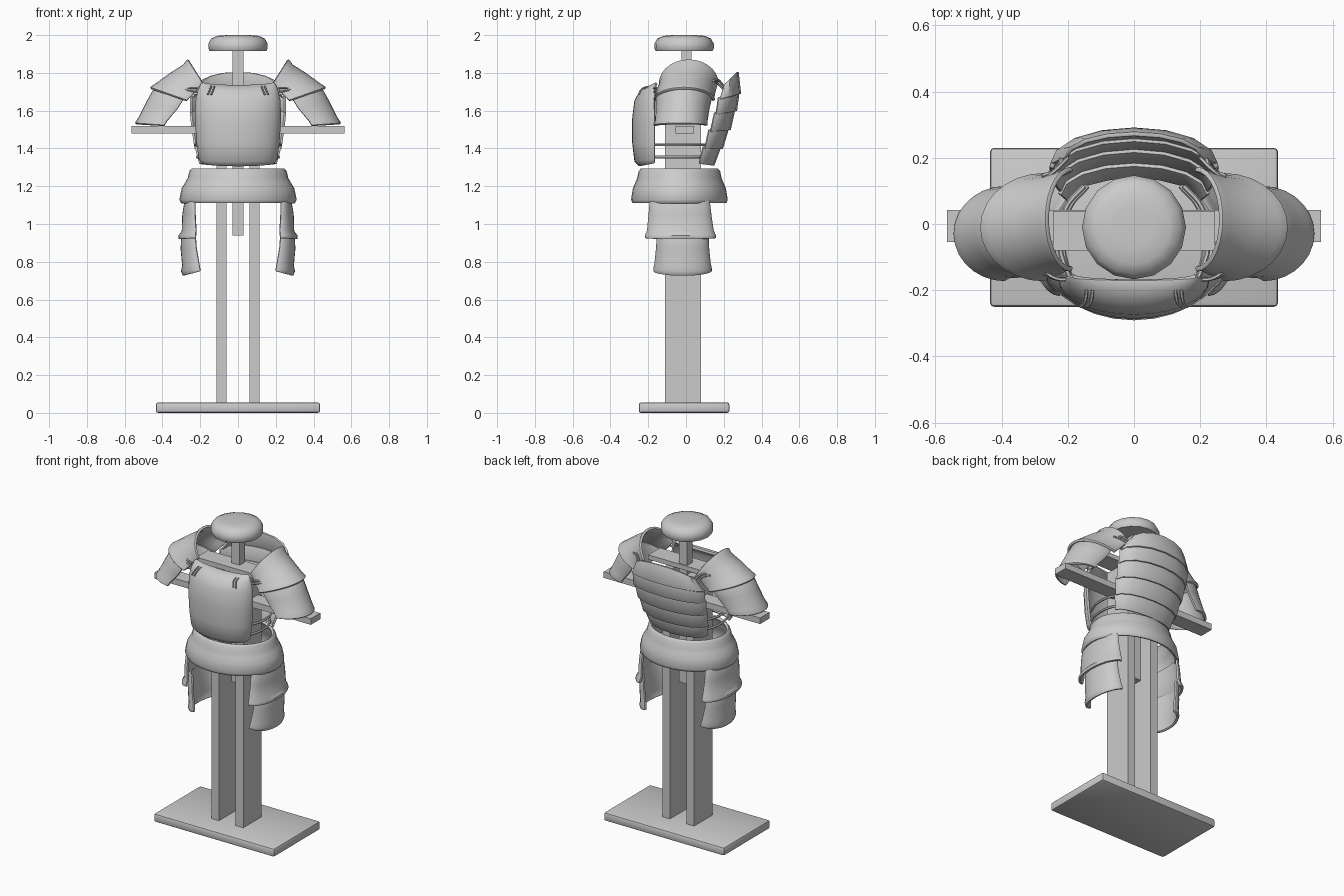
import bpy, bmesh
from math import sin, cos, pi
from mathutils import Vector

if "Cube" in bpy.data.objects:
    bpy.data.objects.remove(bpy.data.objects["Cube"])

def finish(ob, thick=0, mirror=False, bevel=0):
    bpy.ops.object.select_all(action='DESELECT')
    bpy.context.view_layer.objects.active = ob
    ob.select_set(True)
    if thick:
        m = ob.modifiers.new("thickness", 'SOLIDIFY')
        m.thickness, m.offset = thick, 0
        bevel = thick * 0.25
    if bevel:
        m = ob.modifiers.new("edge", 'BEVEL')
        m.width, m.segments, m.limit_method, m.angle_limit = bevel, 2, 'ANGLE', 1.0
    if mirror:
        m = ob.modifiers.new("mirror", 'MIRROR')
        m.use_bisect_axis[0] = False
        m.use_mirror_merge = False
    bpy.ops.object.convert(target='MESH')
    bpy.ops.object.shade_smooth_by_angle(angle=0.7)

def skin(name, rows, closed=False, cap=False, **kw):
    """Surface through rows of points."""
    bm = bmesh.new()
    vs = [[bm.verts.new(p) for p in r] for r in rows]
    n = len(rows[0])
    for a, b in zip(vs, vs[1:]):
        for i in range(n if closed else n - 1):
            j = (i + 1) % n
            bm.faces.new((a[i], a[j], b[j], b[i]))
    if cap:
        bm.faces.new(vs[0])
        bm.faces.new(vs[-1])
    bmesh.ops.recalc_face_normals(bm, faces=bm.faces)
    me = bpy.data.meshes.new(name)
    bm.to_mesh(me)
    bm.free()
    ob = bpy.data.objects.new(name, me)
    bpy.context.collection.objects.link(ob)
    finish(ob, **kw)
    return ob

def arc(apex, edge, side, n=14):
    """Half ellipse: middle at apex, ends at edge +/- side."""
    a, e, s = Vector(apex), Vector(edge), Vector(side)
    ts = [pi * (i / n - 0.5) for i in range(n + 1)]
    return [e + (a - e) * cos(t) + s * sin(t) for t in ts]

def ring(rx, ry, z, cy, n):
    return [(rx * cos(2 * pi * i / n), cy + ry * sin(2 * pi * i / n), z) for i in range(n)]

def box(name, x, y, z, bevel=0, mirror=False):
    q = lambda h: [(x[0], y[0], h), (x[1], y[0], h), (x[1], y[1], h), (x[0], y[1], h)]
    return skin(name, [q(z[0]), q(z[1])], True, True, bevel=bevel, mirror=mirror)

def cord(name, pts, r):
    cu = bpy.data.curves.new(name, 'CURVE')
    cu.dimensions = '3D'
    cu.bevel_depth, cu.bevel_resolution, cu.resolution_u, cu.use_fill_caps = r, 1, 4, True
    sp = cu.splines.new('BEZIER')
    sp.bezier_points.add(len(pts) - 1)
    for b, p in zip(sp.bezier_points, pts):
        b.co = p
        b.handle_left_type = b.handle_right_type = 'AUTO'
    ob = bpy.data.objects.new(name, cu)
    bpy.context.collection.objects.link(ob)
    finish(ob, mirror=True)

# Wooden stand
box("base", (-.435, .435), (-.25, .23), (0, .055), bevel=.012)
box("posts", (.06, .115), (-.11, .08), (.05, 1.68), mirror=True)
box("centre_post", (-.03, .03), (-.025, .03), (.94, 1.93))
box("arm_bar", (-.565, .565), (-.055, .042), (1.48, 1.52))
box("shoulder_bar", (-.245, .245), (-.08, .04), (1.685, 1.715))
head = [(.15, 1.915), (.157, 1.93), (.157, 1.955), (.142, 1.982), (.11, 1.996), (.06, 2.0)]
skin("head_block", [ring(r, r, z, -.01, 16) for r, z in head], True, True)

# Breastplate: apex y, z, edge y, z, half width
breast = [(-.24, 1.31, -.165, 1.325, .185), (-.265, 1.335, -.165, 1.345, .2),
          (-.276, 1.43, -.165, 1.43, .212), (-.277, 1.55, -.165, 1.55, .22),
          (-.265, 1.65, -.165, 1.65, .218), (-.238, 1.70, -.16, 1.71, .205),
          (-.2, 1.722, -.16, 1.735, .195), (-.168, 1.728, -.155, 1.748, .185)]
skin("breastplate", [arc((0, a, b), (0, c, d), (w, 0, 0)) for a, b, c, d, w in breast], thick=.018)

# Backplate made of overlapping lames
back = [(.135, 1.31, .06, 1.32, .20), (.18, 1.41, .09, 1.41, .225), (.222, 1.51, .12, 1.50, .24),
        (.255, 1.61, .15, 1.59, .25), (.277, 1.70, .17, 1.67, .25), (.272, 1.805, .20, 1.735, .205)]
for i, (lo, hi) in enumerate(zip(back, back[1:])):
    rows = []
    for (a, b, c, d, w), off, drop in ((lo, .008, .012), (hi, 0, 0)):
        if i == 0:
            drop = 0
        rows.append(arc((0, a + off, b - drop), (0, c + off, d - drop), (w, 0, 0), 8))
    skin("back_lame_%d" % (i + 1), rows, thick=.014)

# Waist belt
belt = [(.238, .195, 1.29), (.25, .208, 1.275), (.258, .215, 1.24), (.272, .225, 1.215),
        (.29, .238, 1.185), (.302, .247, 1.13), (.292, .24, 1.112)]
skin("waist_belt", [ring(rx, ry, z, -.035, 32) for rx, ry, z in belt], True, thick=.018)

# Side plates: apex x, z, edge x, z, half width, centre y
def side_plate(name, stations, thick=.016):
    skin(name, [arc((a, y, b), (c, y, d), (0, w, 0)) for a, b, c, d, w, y in stations],
         thick=thick, mirror=True)

side_plate("pauldron_upper", [
    (.262, 1.868, .185, 1.745, .152, .015), (.285, 1.838, .20, 1.73, .146, .012),
    (.36, 1.79, .23, 1.695, .148, 0), (.435, 1.735, .26, 1.665, .15, -.008),
    (.462, 1.718, .272, 1.652, .158, -.01)])
side_plate("pauldron_lower", [
    (.435, 1.72, .285, 1.665, .142, -.012), (.475, 1.65, .32, 1.61, .135, -.018),
    (.52, 1.56, .375, 1.545, .132, -.025), (.54, 1.53, .39, 1.52, .137, -.03)])
side_plate("tasset_upper", [
    (.272, 1.14, .225, 1.13, .152, -.033), (.287, 1.05, .225, 1.05, .16, -.032),
    (.29, .96, .22, .965, .17, -.03), (.308, .937, .222, .94, .18, -.029),
    (.306, .92, .222, .925, .182, -.029)])
side_plate("tasset_lower", [
    (.29, .97, .225, .97, .13, -.018), (.296, .87, .22, .88, .133, -.018),
    (.288, .78, .205, .79, .142, -.018), (.294, .75, .2, .765, .148, -.018),
    (.284, .728, .198, .75, .148, -.018)])

# Side straps joining breast and back
for i, z in enumerate((1.42, 1.355)):
    s = i * .01
    cord("side_strap_%d" % (i + 1), [(.19, -.175, z), (.225 - s, -.06, z),
                                    (.205 - s, .05, z), (.15 - s, .115, z)], .008)

# Tie cords on breast, back and shoulders
for i in (0, 1):
    d = i * .018
    cord("breast_tie_%d" % i, [(.125 + d, -.2, 1.728), (.13 + d, -.234, 1.715), (.142 + d, -.25, 1.685)], .005)
    cord("front_tie_%d" % i, [(.18 + d, -.165, 1.715 - d), (.235, -.165, 1.72 - d), (.28 + d, -.135, 1.72)], .006)
    cord("back_tie_%d" % i, [(.2 + d, .2, 1.73 - d), (.235, .165, 1.765 - d), (.26 + d, .145, 1.76)], .006)
